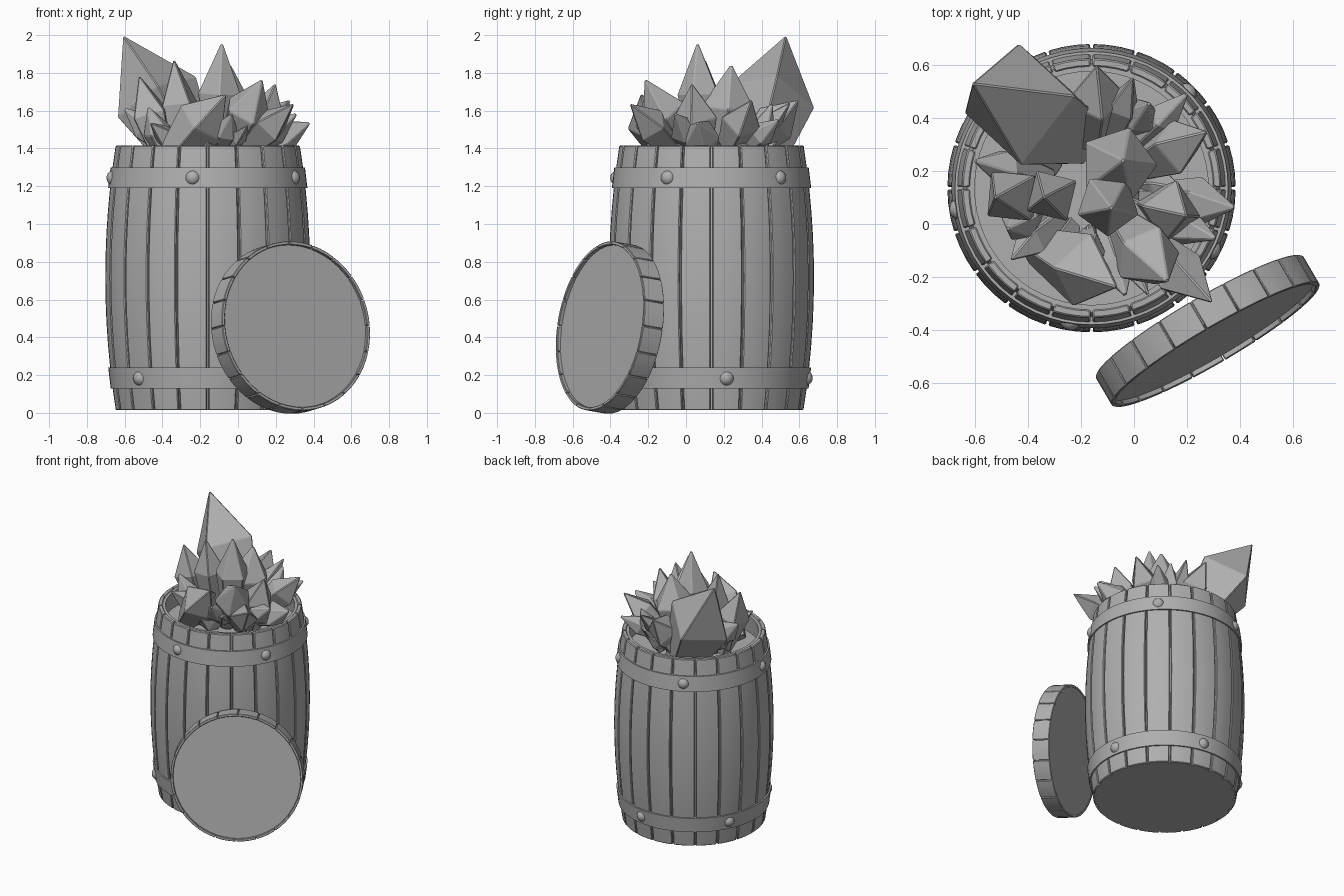
import bpy, bmesh, math, random
from mathutils import Matrix, Vector

random.seed(4)
cube = bpy.data.objects.get("Cube")
if cube:
    bpy.data.objects.remove(cube, do_unlink=True)

GREY = (0.43, 0.43, 0.43, 1)
grey = bpy.data.materials.new("mid grey")
grey.use_nodes = True
grey.diffuse_color = GREY
for node in grey.node_tree.nodes:
    if node.type == "BSDF_PRINCIPLED":
        node.inputs["Base Color"].default_value = GREY

CENTRE = Vector((-0.16, 0.135, 0))
BOTTOM, TOP = 0.014, 1.415
PLANKS = 20
ARC = 3


def finish(name, bm, matrix, bevel=0, smooth=True):
    """Turn a bmesh into a named object, with optional bevel and smoothing."""
    bmesh.ops.recalc_face_normals(bm, faces=bm.faces)
    mesh = bpy.data.meshes.new(name)
    bm.to_mesh(mesh)
    bm.free()
    obj = bpy.data.objects.new(name, mesh)
    bpy.context.collection.objects.link(obj)
    mesh.materials.append(grey)
    obj.matrix_world = matrix
    if bevel:
        mod = obj.modifiers.new("bevel", "BEVEL")
        mod.width = bevel
        mod.segments = 1
        mod.limit_method = "ANGLE"
    if smooth:
        bpy.ops.object.select_all(action="DESELECT")
        obj.select_set(True)
        bpy.context.view_layer.objects.active = obj
        bpy.ops.object.shade_smooth_by_angle(angle=math.radians(35))


def lathe(name, profile, matrix, segments=60, closed=False):
    """Spin a (radius, height) profile around the z axis."""
    bm = bmesh.new()
    verts = [bm.verts.new((r, 0, z)) for r, z in profile]
    edges = [bm.edges.new(pair) for pair in zip(verts, verts[1:])]
    if closed:
        edges.append(bm.edges.new((verts[-1], verts[0])))
    bmesh.ops.spin(bm, geom=verts + edges, cent=(0, 0, 0), axis=(0, 0, 1),
                   angle=math.tau, steps=segments)
    bmesh.ops.remove_doubles(bm, verts=bm.verts, dist=0.0001)
    finish(name, bm, matrix)


def plank_ring(name, radius, low, high, steps, thick, gap, matrix, bevel):
    """Ring of curved planks whose outer radius varies with height."""
    bm = bmesh.new()
    for i in range(PLANKS):
        start = math.tau * i / PLANKS + gap
        width = math.tau / PLANKS - 2 * gap
        turns = [start + width * k / ARC for k in range(ARC + 1)]
        rows = []
        for s in range(steps + 1):
            z = low + (high - low) * s / steps
            r = radius(z)
            outline = [(r, t) for t in turns] + [(r - thick, t) for t in reversed(turns)]
            rows.append([bm.verts.new((q * math.cos(t), q * math.sin(t), z))
                         for q, t in outline])
        for lower, upper in zip(rows, rows[1:]):
            for k in range(len(lower)):
                m = (k + 1) % len(lower)
                bm.faces.new((lower[k], lower[m], upper[m], upper[k]))
        bm.faces.new(rows[0])
        bm.faces.new(rows[-1])
    finish(name, bm, matrix, bevel)


def barrel_radius(z):
    return 0.543 - 0.055 * ((z - 0.717) / 0.697) ** 2


def crystal(name, tip, base, r, roll, sides=4):
    """Faceted gem: narrow root, wide shoulder and pointed tip."""
    tip, base = Vector(tip), Vector(base)
    axis = tip - base
    turn = axis.to_track_quat("Z", "Y").to_matrix().to_4x4()
    bm = bmesh.new()
    rings = []
    for size, height in ((0.5, 0), (1, 0.58)):
        rings.append([bm.verts.new((
            r * size * math.cos(roll + math.tau * k / sides),
            r * size * math.sin(roll + math.tau * k / sides),
            axis.length * height)) for k in range(sides)])
    point = bm.verts.new((0, 0, axis.length))
    bm.faces.new(rings[0])
    for k in range(sides):
        m = (k + 1) % sides
        bm.faces.new((rings[0][k], rings[0][m], rings[1][m], rings[1][k]))
        bm.faces.new((rings[1][k], rings[1][m], point))
    finish(name, bm, Matrix.Translation(base) @ turn, bevel=0.005, smooth=False)


# Barrel: staves over a slightly smaller hollow core
place = Matrix.Translation(CENTRE)
plank_ring("barrel_staves", barrel_radius, BOTTOM, TOP, 12, 0.03, 0.009,
           place, 0.005)
heights = [BOTTOM + (TOP - 0.005 - BOTTOM) * i / 12 for i in range(13)]
core = [(0, BOTTOM)] + [(barrel_radius(z) - 0.02, z) for z in heights]
core += [(0.44, heights[-1]), (0.45, 1.28), (0, 1.28)]
lathe("barrel_core", core, place)

# Hoops with five rivets each
for label, low, first in (("lower", 0.13, 9), ("upper", 1.19, 45)):
    high = low + 0.11
    hoop = [(barrel_radius(low) + 0.01, low), (barrel_radius(high) + 0.01, high),
            (barrel_radius(high) - 0.03, high), (barrel_radius(low) - 0.03, low)]
    lathe(label + "_hoop", hoop, place, closed=True)
    middle = low + 0.054
    for i in range(5):
        angle = math.radians(first + 72 * i)
        reach = barrel_radius(middle) - 0.01
        spot = CENTRE + Vector((reach * math.cos(angle), reach * math.sin(angle), middle))
        bm = bmesh.new()
        bmesh.ops.create_uvsphere(bm, u_segments=16, v_segments=10, radius=0.041)
        finish(f"{label}_rivet_{i + 1}", bm, Matrix.Translation(spot))

# Lid leaning against the barrel
normal = Vector((0.5, -0.855, 0.15)).normalized()
lean = Matrix.Translation((0.308, -0.455, 0.461)) @ \
    normal.to_track_quat("Z", "Y").to_matrix().to_4x4()
plank_ring("lid_rim", lambda z: 0.453, -0.122, 0, 1, 0.018, 0.005, lean, 0.003)
lathe("lid_panel", [(0, -0.12), (0.445, -0.12), (0.445, -0.02), (0, -0.02)], lean)

# Largest crystal, leaning out at the back right
crystal("large_crystal", (-0.61, 0.53, 2.0), (-0.18, 0.34, 1.22), 0.237, 0.5)

# Main crystals: tip position and shoulder radius
tips = [
    (-0.34, 0.1, 1.88, 0.11), (-0.085, 0.06, 1.97, 0.12),
    (-0.525, 0.1, 1.79, 0.12), (-0.04, 0.24, 1.85, 0.15),
    (0.2, 0.03, 1.75, 0.12), (0.13, -0.22, 1.77, 0.13),
    (0.3, -0.3, 1.64, 0.1), (0.39, 0.06, 1.54, 0.1),
    (0.28, 0.35, 1.66, 0.11), (0.06, 0.46, 1.65, 0.07),
    (0, 0.56, 1.65, 0.07), (0.21, 0.5, 1.56, 0.07),
    (-0.14, 0.6, 1.66, 0.12), (-0.61, 0.24, 1.62, 0.08),
    (-0.47, -0.14, 1.54, 0.07), (-0.03, -0.28, 1.59, 0.07),
    (-0.17, -0.14, 1.62, 0.07), (0.32, -0.06, 1.59, 0.08),
    (0.06, -0.28, 1.53, 0.05), (-0.48, -0.02, 1.63, 0.08),
]
for i, (x, y, z, r) in enumerate(tips):
    flat = Vector((x, y, 0))
    edge = (flat - CENTRE).length > 0.4
    root = CENTRE.lerp(flat, 0.35 if edge else 0.6)
    root.z = 1.36 if edge else 1.3
    crystal(f"crystal_{i + 1}", (x, y, z), root, r, random.uniform(0, 1.5), 4 + i % 2)

# Broad crystal lying across the front
crystal("front_crystal", (-0.06, -0.24, 1.69), (-0.38, -0.08, 1.32), 0.145, 0.3)

# Small crystals filling the heap
for i in range(12):
    angle = math.tau * i / 12
    out = Vector((math.cos(angle), math.sin(angle), 0))
    tip = CENTRE + out * random.uniform(0.32, 0.4)
    tip.z = random.uniform(1.42, 1.5)
    root = CENTRE + out * 0.15
    root.z = 1.32
    crystal(f"small_crystal_{i + 1}", tip, root, random.uniform(0.06, 0.08),
            random.uniform(0, 1.5))
